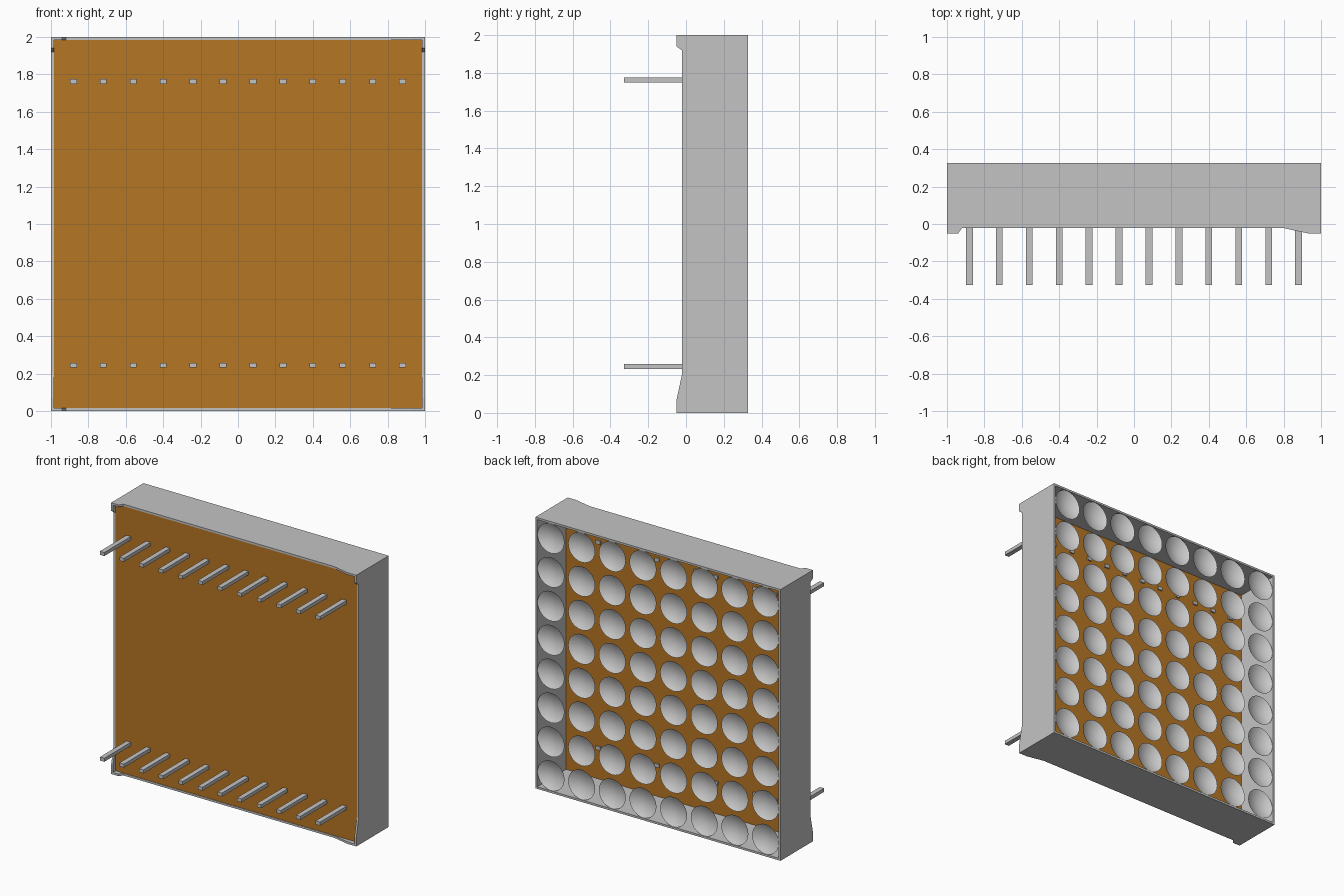
import bpy, bmesh, math
from mathutils import Matrix, Vector

if "Cube" in bpy.data.objects:
    bpy.data.objects.remove(bpy.data.objects["Cube"], do_unlink=True)

BACK = 0.327      # open rear rim of the housing
WALL = 0.015      # housing wall thickness


def material(name, rgb):
    m = bpy.data.materials.new(name)
    m.use_nodes = True
    m.diffuse_color = (*rgb, 1)
    m.node_tree.nodes["Principled BSDF"].inputs["Base Color"].default_value = (*rgb, 1)
    return m


grey = material("housing grey", (0.55, 0.55, 0.55))
amber = material("board amber", (0.47, 0.18, 0.018))
pale = material("lens pale grey", (0.68, 0.68, 0.68))


def add_object(name, bm, mat):
    mesh = bpy.data.meshes.new(name)
    bm.to_mesh(mesh)
    bm.free()
    mesh.materials.append(mat)
    ob = bpy.data.objects.new(name, mesh)
    bpy.context.collection.objects.link(ob)
    return ob


def box(name, lo, hi, mat):
    lo, hi = Vector(lo), Vector(hi)
    bm = bmesh.new()
    bmesh.ops.create_cube(bm, size=1)
    bmesh.ops.scale(bm, vec=hi - lo, verts=bm.verts)
    bmesh.ops.translate(bm, vec=(lo + hi) / 2, verts=bm.verts)
    return add_object(name, bm, mat)


def repeat(ob, count, step):
    mod = ob.modifiers.new("Repeat", "ARRAY")
    mod.count = count
    mod.use_relative_offset = False
    mod.use_constant_offset = True
    mod.constant_offset_displace = step


def wall(name, half, place, thickness):
    """Wall with a short foot at one end and a ramped foot at the other."""
    profile = [(-half, -0.05), (-0.94, -0.05), (-0.92, -0.022), (0.8, -0.022),
               (0.93, -0.05), (half, -0.05), (half, BACK), (-half, BACK)]
    bm = bmesh.new()
    face = bm.faces.new([bm.verts.new(place(s, y)) for s, y in profile])
    new = bmesh.ops.extrude_face_region(bm, geom=[face])["geom"]
    bmesh.ops.translate(bm, vec=thickness,
                        verts=[v for v in new if isinstance(v, bmesh.types.BMVert)])
    bmesh.ops.recalc_face_normals(bm, faces=bm.faces)
    add_object(name, bm, grey)


# Housing walls, open front and back
wall("left_wall", 1, lambda s, y: (1, y, 1 - s), (-WALL, 0, 0))
wall("right_wall", 1, lambda s, y: (-1, y, 1 - s), (WALL, 0, 0))
wall("top_wall", 1 - WALL, lambda s, y: (s, y, 2), (0, 0, -WALL))
wall("bottom_wall", 1 - WALL, lambda s, y: (s, y, 0), (0, 0, WALL))

# Circuit board closing the front
box("circuit_board", (-1 + WALL, -0.018, WALL), (1 - WALL, -0.01, 2 - WALL), amber)

# Two rows of twelve connector pins passing through the board
pins = box("connector_pins", (-0.898, -0.327, 0.232), (-0.862, 0.0, 0.258), grey)
repeat(pins, 12, (0.16, 0, 0))
repeat(pins, 2, (0, 0, 1.517))

# Grid of shallow dished lenses in the rear opening
RADIUS, DEPTH, RINGS = 0.11, 0.03, 6
bm = bmesh.new()
verts = [bm.verts.new((RADIUS * i / RINGS, -DEPTH * (1 - (i / RINGS) ** 2), 0))
         for i in range(RINGS + 1)]
edges = [bm.edges.new(pair) for pair in zip(verts, verts[1:])]
bmesh.ops.spin(bm, geom=verts + edges, cent=(0, 0, 0), axis=(0, 1, 0),
               angle=math.tau, steps=28)
bmesh.ops.remove_doubles(bm, verts=bm.verts, dist=1e-5)
for f in bm.faces:
    f.smooth = True
    f.normal_update()
    if f.normal.y < 0:
        f.normal_flip()
bmesh.ops.transform(bm, matrix=Matrix.Translation((-0.875, BACK - 0.004, 0.125)),
                    verts=bm.verts)
lenses = add_object("lens_grid", bm, pale)
repeat(lenses, 8, (0.25, 0, 0))
repeat(lenses, 8, (0, 0, 0.25))
